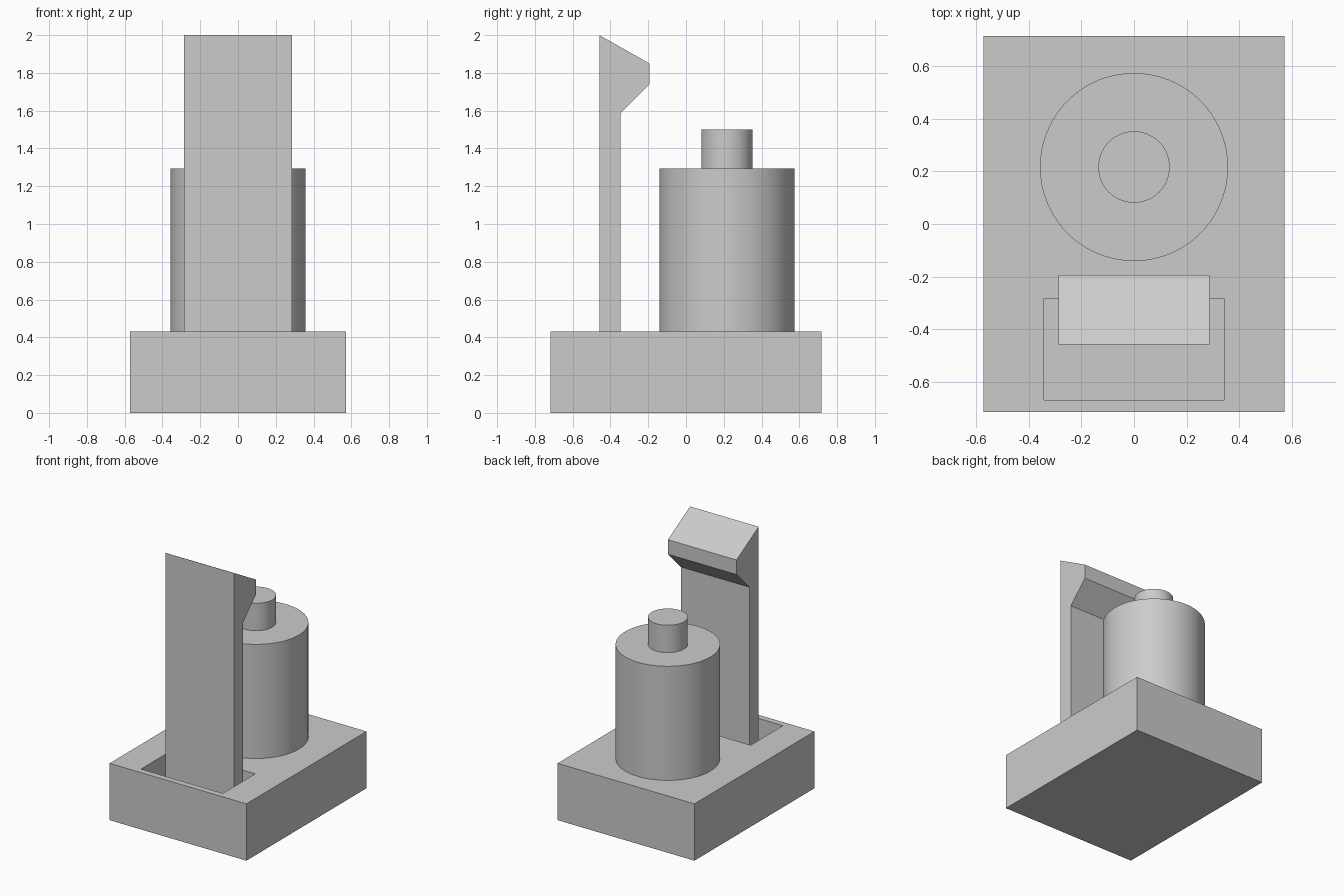
import bpy, bmesh, math

cube = bpy.data.objects.get("Cube")
if cube:
    bpy.data.objects.remove(cube, do_unlink=True)

grey = bpy.data.materials.new("plain grey")
grey.use_nodes = True
COLOUR = (0.6, 0.6, 0.6, 1)
grey.diffuse_color = COLOUR
grey.node_tree.nodes["Principled BSDF"].inputs["Base Color"].default_value = COLOUR

BASE_TOP = 0.43
POCKET_FLOOR = 0.14
DRUM_Y = 0.217


def make_object(name, bm):
    bmesh.ops.recalc_face_normals(bm, faces=bm.faces)
    mesh = bpy.data.meshes.new(name)
    bm.to_mesh(mesh)
    bm.free()
    obj = bpy.data.objects.new(name, mesh)
    bpy.context.collection.objects.link(obj)
    mesh.materials.append(grey)
    return obj


def extrude(name, points, offset):
    """Extrude a closed planar profile along an offset."""
    bm = bmesh.new()
    face = bm.faces.new([bm.verts.new(p) for p in points])
    result = bmesh.ops.extrude_face_region(bm, geom=[face], use_keep_orig=True)
    moved = [g for g in result["geom"] if isinstance(g, bmesh.types.BMVert)]
    bmesh.ops.translate(bm, verts=moved, vec=offset)
    return make_object(name, bm)


def box(name, half_x, y0, y1, z0, z1):
    outline = [(-half_x, y0, z0), (half_x, y0, z0), (half_x, y1, z0), (-half_x, y1, z0)]
    return extrude(name, outline, (0, 0, z1 - z0))


# Base block with a rectangular pocket for the latch
base = box("base", 0.573, -0.717, 0.717, 0, BASE_TOP)
cutter = box("pocket_cutter", 0.343, -0.67, -0.284, POCKET_FLOOR, BASE_TOP + 0.1)
cutter.hide_render = True
cutter.hide_set(True)
cut = base.modifiers.new("pocket", "BOOLEAN")
cut.operation = "DIFFERENCE"
cut.solver = "EXACT"
cut.object = cutter
bpy.context.view_layer.objects.active = base
base.select_set(True)
bpy.ops.object.modifier_apply(modifier=cut.name)
bpy.data.objects.remove(cutter, do_unlink=True)

# Upright latch with a hooked head, standing in the pocket
profile = [(-0.459, POCKET_FLOOR), (-0.348, POCKET_FLOOR), (-0.348, 1.585),
           (-0.194, 1.74), (-0.194, 1.85), (-0.459, 2.0)]
extrude("latch", [(-0.287, y, z) for y, z in profile], (0.574, 0, 0))


# Round drum and the smaller knob on top
def cylinder(name, radius, z0, z1):
    bpy.ops.mesh.primitive_cylinder_add(vertices=96, radius=radius, depth=z1 - z0,
                                        location=(0, DRUM_Y, (z0 + z1) / 2))
    obj = bpy.context.object
    obj.name = name
    obj.data.materials.append(grey)
    bpy.ops.object.shade_smooth_by_angle(angle=math.radians(30))


cylinder("drum", 0.358, BASE_TOP, 1.293)
cylinder("knob", 0.136, 1.293, 1.5)
